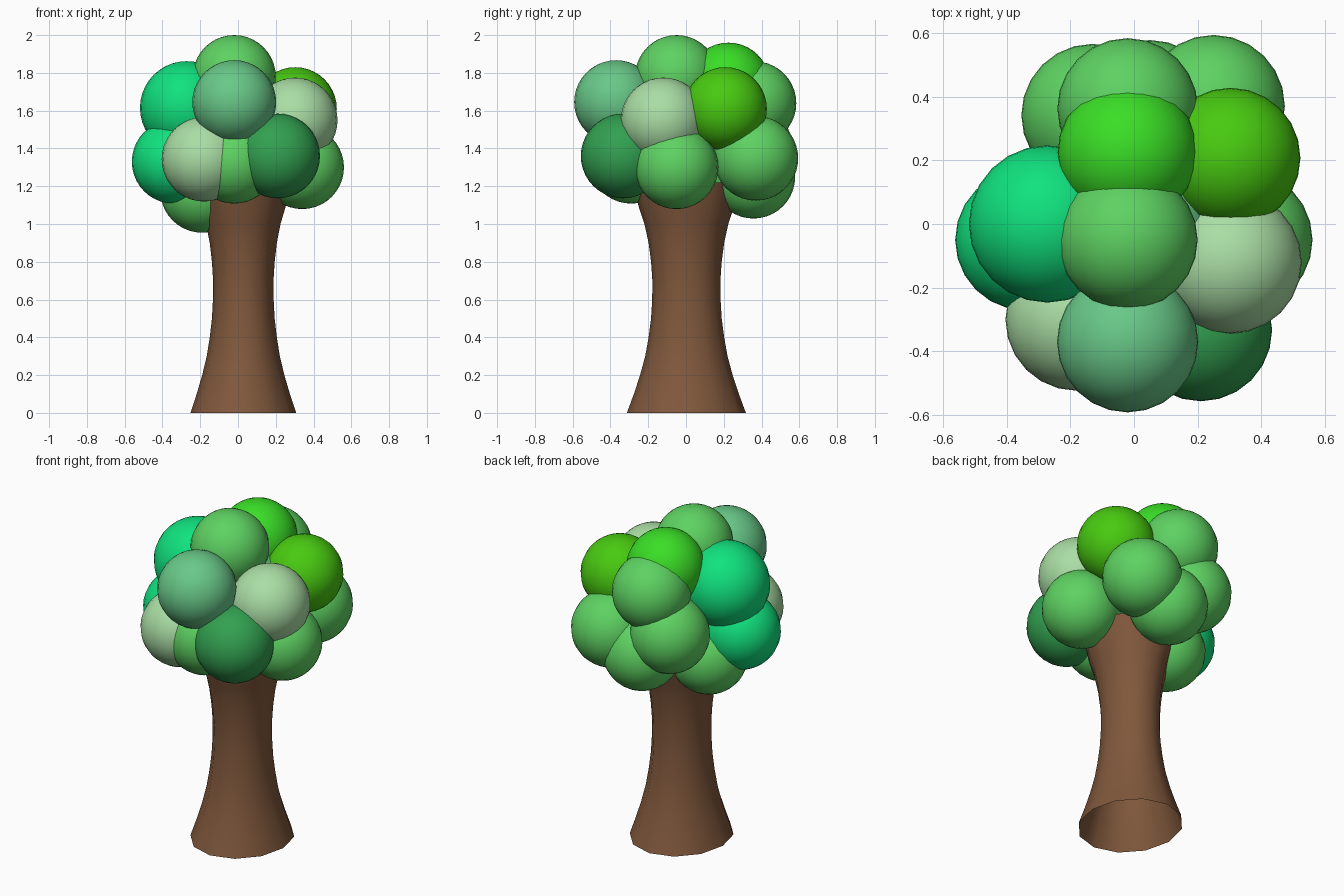
import bpy, bmesh, math

if "Cube" in bpy.data.objects:
    bpy.data.objects.remove(bpy.data.objects["Cube"])


def lin(c):
    c /= 255
    return c / 12.92 if c <= 0.04045 else ((c + 0.055) / 1.055) ** 2.4


def material(name, rgb):
    m = bpy.data.materials.new(name)
    m.diffuse_color = (*[lin(c) for c in rgb], 1)
    m.use_nodes = True
    m.node_tree.nodes["Principled BSDF"].inputs["Base Color"].default_value = m.diffuse_color
    return m


MATS = {n: material(n, c) for n, c in {
    "leaf green": (94, 210, 98), "pale green": (170, 222, 165),
    "dark green": (50, 160, 80), "emerald green": (16, 226, 126),
    "bright green": (58, 222, 38), "olive green": (72, 202, 16),
    "teal green": (104, 200, 136), "bark brown": (128, 88, 60)}.items()}


def add_object(name, bm, mat):
    me = bpy.data.meshes.new(name)
    for f in bm.faces:
        f.smooth = True
    bm.to_mesh(me)
    bm.free()
    me.materials.append(MATS[mat])
    ob = bpy.data.objects.new(name, me)
    bpy.context.collection.objects.link(ob)
    return ob


# Trunk: flared open tube, slightly narrower in x than in y
PROFILE = [(0, .315), (.1, .278), (.2, .245), (.3, .218), (.4, .2), (.5, .187),
           (.6, .181), (.7, .18), (.8, .187), (.9, .2), (1.0, .222),
           (1.1, .255), (1.22, .28)]
SIDES = 12
bm = bmesh.new()
rings = []
for z, r in PROFILE:
    rings.append([bm.verts.new((.028 + .888 * r * math.cos(a), .002 + r * math.sin(a), z))
                  for a in (2 * math.pi * i / SIDES for i in range(SIDES))])
for lo, hi in zip(rings, rings[1:]):
    for i in range(SIDES):
        j = (i + 1) % SIDES
        bm.faces.new((lo[i], lo[j], hi[j], hi[i]))
add_object("trunk", bm, "bark brown")

# Foliage: overlapping balls (x, y, z, radius, colour)
BALLS = [
    (-.02, -.05, 1.78, .22, "leaf green"),
    (-.02, -.37, 1.645, .222, "teal green"),
    (-.272, 0, 1.615, .247, "emerald green"),
    (-.34, -.05, 1.33, .222, "emerald green"),
    (-.02, .225, 1.74, .22, "bright green"),
    (.303, .208, 1.61, .22, "olive green"),
    (.302, -.12, 1.55, .225, "pale green"),
    (-.18, -.3, 1.343, .224, "pale green"),
    (.21, -.333, 1.36, .224, "dark green"),
    (-.02, -.29, 1.33, .222, "leaf green"),
    (.34, -.05, 1.3, .221, "leaf green"),
    (.25, .37, 1.348, .224, "leaf green"),
    (-.02, .363, 1.64, .221, "leaf green"),
    (.05, .357, 1.25, .221, "leaf green"),
    (-.13, .342, 1.4, .224, "leaf green"),
    (-.19, .05, 1.175, .221, "leaf green"),
    (.03, .02, 1.5, .26, "teal green"),   # inner core filling the gaps
]
for n, (x, y, z, r, mat) in enumerate(BALLS, 1):
    bm = bmesh.new()
    bmesh.ops.create_uvsphere(bm, u_segments=24, v_segments=20, radius=r)
    add_object(f"foliage_ball_{n}", bm, mat).location = (x, y, z)
